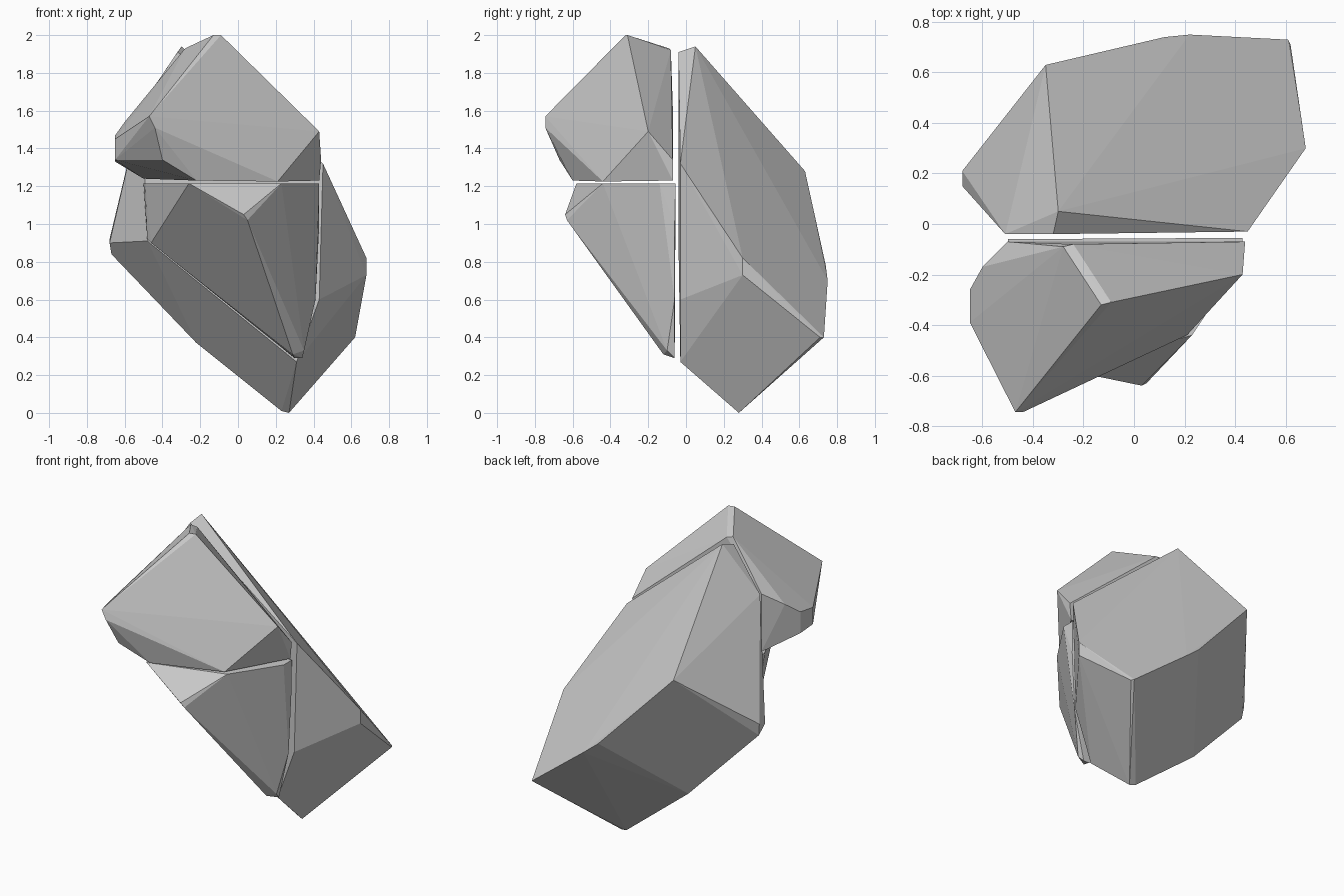
import bpy, bmesh, math


def rock(name, corners):
    """Faceted boulder: convex hull of its corner points, flat shaded."""
    bm = bmesh.new()
    for c in corners:
        bm.verts.new(c)
    res = bmesh.ops.convex_hull(bm, input=bm.verts[:])
    junk = {g for g in res["geom_interior"] + res["geom_unused"]
            if isinstance(g, bmesh.types.BMVert)}
    bmesh.ops.delete(bm, geom=list(junk), context='VERTS')
    bmesh.ops.dissolve_limit(bm, angle_limit=math.radians(2),
                             verts=bm.verts[:], edges=bm.edges[:])
    bmesh.ops.recalc_face_normals(bm, faces=bm.faces[:])
    me = bpy.data.meshes.new(name)
    bm.to_mesh(me)
    bm.free()
    ob = bpy.data.objects.new(name, me)
    bpy.context.collection.objects.link(ob)
    return ob


# Large leaning slab at the back
rock("back_slab", [
    (-.30, .05, 1.94), (-.32, -.04, 1.91), (-.51, -.04, 1.63),
    (-.68, .21, .92), (-.68, .15, .90), (-.67, .20, .84), (-.48, -.04, .91),
    (-.35, .63, 1.28), (.12, .74, .78), (.22, .75, .70),
    (-.22, .29, .37), (.10, .29, .11), (.27, .28, 0), (.23, .29, .01),
    (.31, -.03, .27), (.43, -.03, .60), (.45, -.03, 1.32),
    (.68, .30, .82), (.68, .30, .73), (.61, .73, .40), (.62, .71, .40)])

# Upper front block
rock("upper_block", [
    (-.13, -.32, 2), (-.09, -.31, 2), (-.28, -.09, 1.93), (-.24, -.08, 1.92),
    (-.47, -.745, 1.57), (-.44, -.745, 1.51), (-.40, -.67, 1.34),
    (.43, -.20, 1.49), (.44, -.07, 1.34), (.43, -.07, 1.23),
    (.21, -.44, 1.225), (-.22, -.60, 1.23),
    (-.65, -.39, 1.34), (-.65, -.39, 1.45), (-.65, -.26, 1.47),
    (-.60, -.17, 1.54), (-.50, -.07, 1.62), (-.50, -.07, 1.24), (-.65, -.26, 1.33)])

# Lower front wedge
rock("lower_wedge", [
    (-.50, -.06, 1.215), (-.49, -.12, 1.215), (-.26, -.58, 1.215),
    (.23, -.44, 1.215), (.43, -.14, 1.215), (.43, -.055, 1.215),
    (.03, -.64, 1.05), (.05, -.63, 1.02), (-.46, -.10, .90), (-.48, -.06, .92),
    (.43, -.06, 1.0), (.41, -.06, .60), (.35, -.10, .33),
    (.29, -.12, .31), (.34, -.06, .29), (.30, -.06, .29)])
